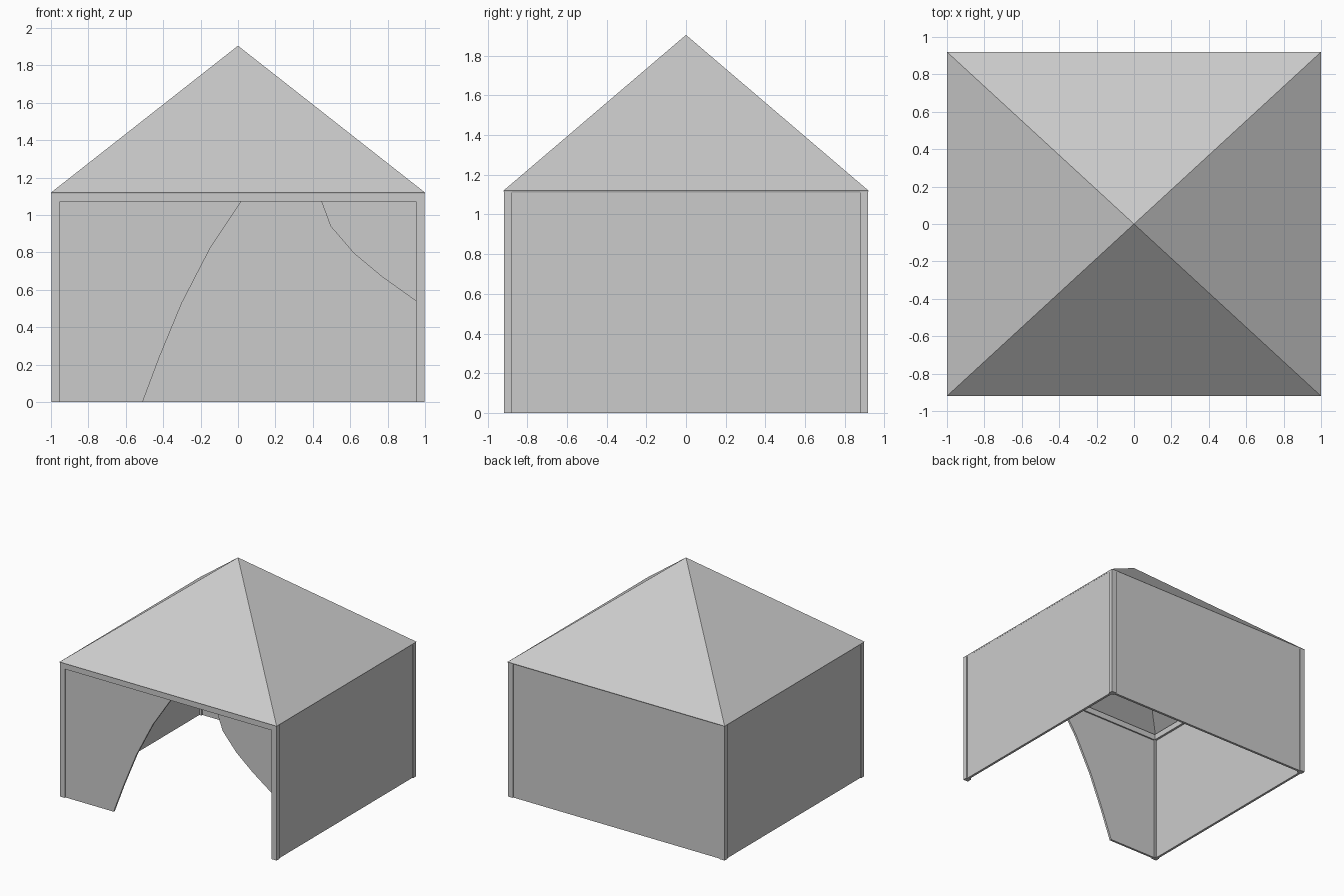
import bpy, bmesh
from mathutils import Vector

if "Cube" in bpy.data.objects:
    bpy.data.objects.remove(bpy.data.objects["Cube"])

HX, HY, EAVE, PEAK, BAR = 1.0, 0.92, 1.12, 1.905, 0.048


def mesh_object(name, verts, faces):
    mesh = bpy.data.meshes.new(name)
    mesh.from_pydata(verts, [], faces)
    bm = bmesh.new()
    bm.from_mesh(mesh)
    bmesh.ops.recalc_face_normals(bm, faces=bm.faces)
    bm.to_mesh(mesh)
    bm.free()
    obj = bpy.data.objects.new(name, mesh)
    bpy.context.collection.objects.link(obj)
    return obj


def box(name, low, high):
    bm = bmesh.new()
    bmesh.ops.create_cube(bm, size=1)
    lo, hi = Vector(low), Vector(high)
    for v in bm.verts:
        v.co = (lo + hi) / 2 + v.co * (hi - lo)
    mesh = bpy.data.meshes.new(name)
    bm.to_mesh(mesh)
    bm.free()
    obj = bpy.data.objects.new(name, mesh)
    bpy.context.collection.objects.link(obj)
    return obj


def curtain(name, outline, y0, y1):
    n = len(outline)
    verts = [(x, y, z) for y in (y0, y1) for x, z in outline]
    faces = [tuple(range(n)), tuple(range(2 * n - 1, n - 1, -1))]
    faces += [(i, (i + 1) % n, (i + 1) % n + n, i + n) for i in range(n)]
    return mesh_object(name, verts, faces)


# Corner posts
for sx, side in ((-1, "left"), (1, "right")):
    for sy, end in ((-1, "front"), (1, "back")):
        xs = sorted((sx * (HX - BAR), sx * (HX - 0.002)))
        ys = sorted((sy * (HY - 0.042), sy * (HY - 0.002)))
        box(f"{end}_{side}_post", (xs[0], ys[0], 0), (xs[1], ys[1], EAVE))

# Eave beams, those behind the walls set slightly inward
low = EAVE - BAR
box("front_beam", (-HX + BAR, -HY + 0.002, low), (HX - BAR, -HY + 0.042, EAVE))
box("back_beam", (-HX + BAR, HY - 0.042, low), (HX - BAR, HY - 0.018, EAVE))
for s, side in ((-1, "left"), (1, "right")):
    xs = sorted((s * (HX - BAR), s * (HX - 0.02)))
    box(f"{side}_beam", (xs[0], -HY + 0.042, low), (xs[1], HY - 0.042, EAVE))

# Fabric walls between the posts
for s, side in ((-1, "left"), (1, "right")):
    xs = sorted((s * (HX - 0.03), s * (HX - 0.01)))
    box(f"{side}_wall", (xs[0], -HY + 0.04, 0), (xs[1], HY - 0.04, EAVE))
box("back_wall", (-HX + BAR, HY - 0.03, 0), (HX - BAR, HY - 0.01, EAVE))

# Front curtains drawn open
left = [(-0.952, 0), (-0.51, 0), (-0.42, 0.24), (-0.3, 0.53), (-0.15, 0.82),
        (0.02, 1.075), (-0.952, 1.075)]
right = [(0.952, 0.54), (0.952, 1.075), (0.445, 1.075), (0.495, 0.94),
         (0.62, 0.795), (0.77, 0.67)]
curtain("left_curtain", left, -HY + 0.012, -HY + 0.03)
curtain("right_curtain", right, -HY + 0.012, -HY + 0.03)

# Thin hollow pyramid roof
roof = mesh_object("roof",
                   [(-HX, -HY, EAVE), (HX, -HY, EAVE), (HX, HY, EAVE),
                    (-HX, HY, EAVE), (0, 0, PEAK)],
                   [(0, 1, 4), (1, 2, 4), (2, 3, 4), (3, 0, 4)])
thick = roof.modifiers.new("thickness", "SOLIDIFY")
thick.thickness = 0.01
thick.offset = -1
